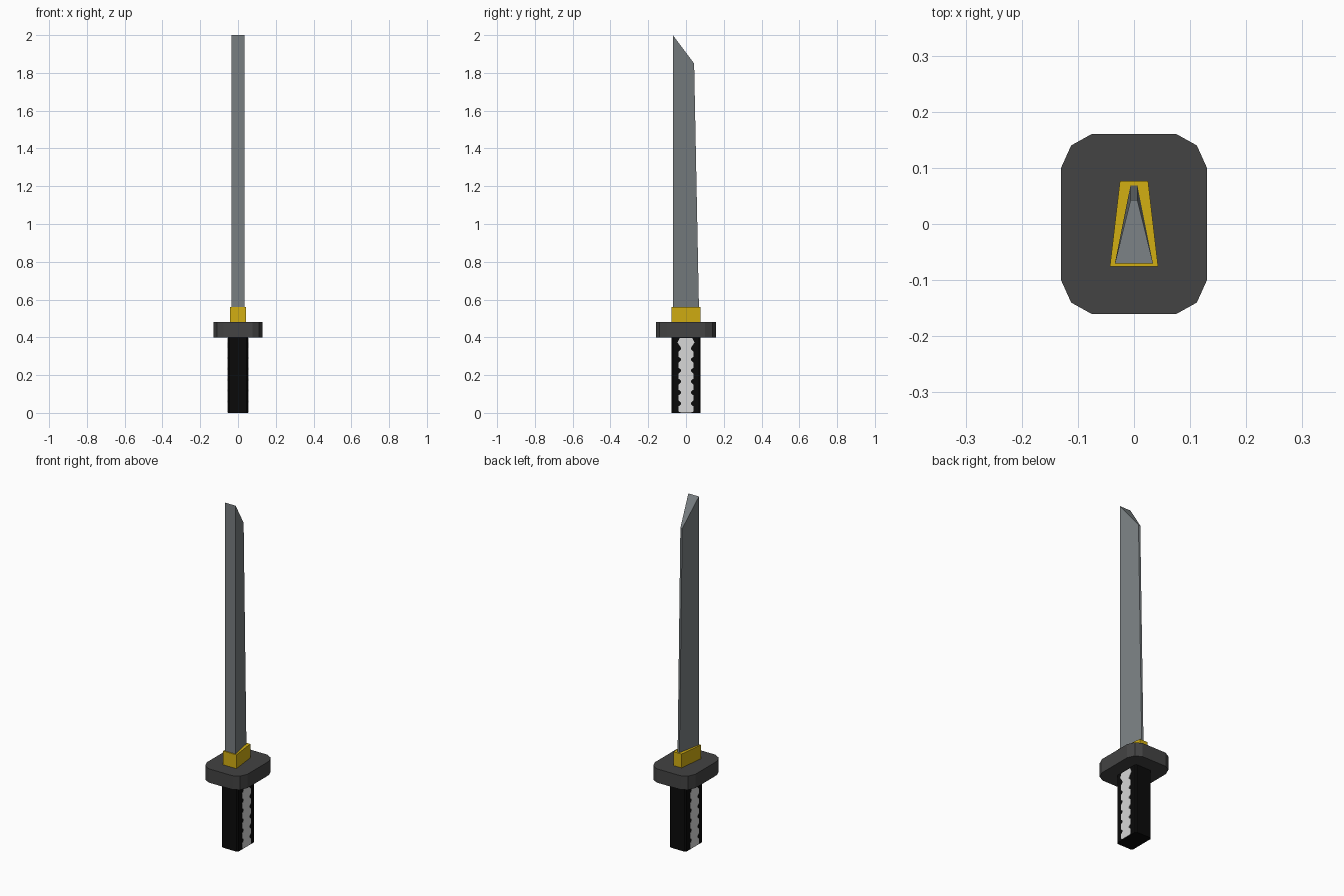
import bpy, bmesh

if "Cube" in bpy.data.objects:
    bpy.data.objects.remove(bpy.data.objects["Cube"])


def material(name, rgb):
    m = bpy.data.materials.new(name)
    m.diffuse_color = (*rgb, 1)
    m.use_nodes = True
    m.node_tree.nodes["Principled BSDF"].inputs["Base Color"].default_value = m.diffuse_color
    return m


STEEL = material("steel grey", (0.19, 0.21, 0.22))
GOLD = material("gold", (0.65, 0.43, 0.006))
IRON = material("dark iron", (0.056, 0.056, 0.056))
BLACK = material("black wrap", (0.003, 0.003, 0.003))
WHITE = material("white inlay", (0.68, 0.68, 0.68))


def loft(name, bottom, top, mat, bevel=0):
    """Closed solid between two matching loops of 3D points."""
    bm = bmesh.new()
    a = [bm.verts.new(p) for p in bottom]
    b = [bm.verts.new(p) for p in top]
    n = len(a)
    bm.faces.new(a[::-1])
    bm.faces.new(b)
    for i in range(n):
        j = (i + 1) % n
        bm.faces.new((a[i], a[j], b[j], b[i]))
    if bevel:
        upright = [e for e in bm.edges
                   if abs(e.verts[0].co.z - e.verts[1].co.z) > 0.1]
        bmesh.ops.bevel(bm, geom=upright, offset=bevel, segments=1, affect='EDGES')
    bmesh.ops.recalc_face_normals(bm, faces=bm.faces)
    me = bpy.data.meshes.new(name)
    bm.to_mesh(me)
    bm.free()
    me.materials.append(mat)
    ob = bpy.data.objects.new(name, me)
    bpy.context.collection.objects.link(ob)
    return ob


def prism(name, outline, z0, z1, mat, bevel=0):
    return loft(name, [(x, y, z0) for x, y in outline],
                [(x, y, z1) for x, y in outline], mat, bevel)


def wedge(back, front, wb, wf):
    """Trapezoid section, wide at the back and narrow at the cutting edge."""
    return [(-wb, back), (wb, back), (wf, front), (-wf, front)]


# Handle
prism("handle", wedge(-0.078, 0.078, 0.053, 0.053), 0, 0.40, BLACK, 0.008)

# Guard: rectangle with two-step clipped corners
corner = [(0.13, 0.10), (0.112, 0.14), (0.076, 0.16)]
half = corner + [(-x, y) for x, y in corner[::-1]]
prism("guard", half + [(-x, -y) for x, y in half], 0.40, 0.48, IRON)

# Blade collar
prism("blade_collar", wedge(-0.076, 0.077, 0.043, 0.025), 0.48, 0.56, GOLD)

# Blade: tapering wedge with a slanted tip
base = [(x, y, 0.48) for x, y in wedge(-0.07, 0.07, 0.034, 0.006)]
tip = [(x, y, 2.0 if y < 0 else 1.85)
       for x, y in wedge(-0.07, 0.043, 0.034, 0.006)]
loft("blade", base, tip, STEEL)

# Toothed inlay plates on both sides of the handle
edge = []
for k in range(7):
    z = 0.022 + 0.058 * k
    edge += [(0.026, max(z - 0.026, 0.002)), (0.039, z - 0.015),
             (0.039, z + 0.013), (0.026, min(z + 0.024, 0.398))]
edge[-3:] = [(0.045, 0.372), (0.034, 0.396)]
outline = edge + [(-y, z) for y, z in edge[::-1]]
for side, s in (("right", 1), ("left", -1)):
    loft(side + "_handle_inlay", [(s * 0.051, y, z) for y, z in outline],
         [(s * 0.055, y, z) for y, z in outline], WHITE)
